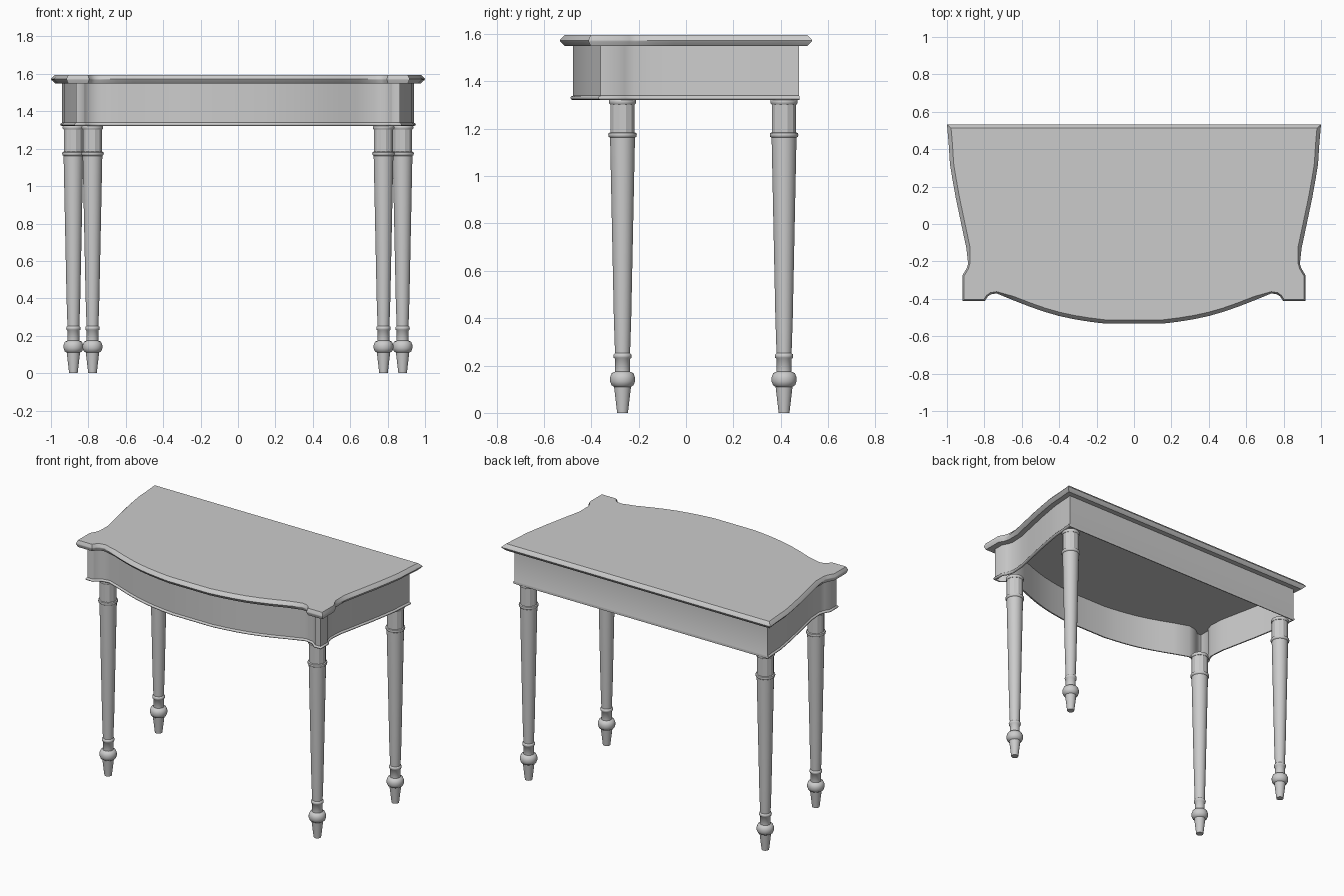
import bpy, bmesh, math
from mathutils import Vector

cube = bpy.data.objects.get("Cube")
if cube:
    bpy.data.objects.remove(cube, do_unlink=True)

grey = bpy.data.materials.new("plain grey")
grey.use_nodes = True
grey.diffuse_color = (0.6, 0.6, 0.6, 1)
grey.node_tree.nodes["Principled BSDF"].inputs["Base Color"].default_value = (0.6, 0.6, 0.6, 1)

# Half outline of the table top, from the middle of the front to the back corner
HALF = [(0.15, -0.533), (0.24, -0.522), (0.32, -0.509), (0.40, -0.492), (0.48, -0.469),
        (0.56, -0.441), (0.65, -0.406), (0.735, -0.371), (0.765, -0.376), (0.782, -0.388),
        (0.797, -0.412), (0.917, -0.412), (0.917, -0.274), (0.895, -0.238), (0.887, -0.212),
        (0.896, -0.13), (0.913, -0.05), (0.932, 0.04), (0.953, 0.14), (0.971, 0.24),
        (0.984, 0.32), (0.991, 0.43), (1.0, 0.533)]
OUTLINE = [Vector(p) for p in HALF] + [Vector((-x, y)) for x, y in reversed(HALF)]


def inset(d, corner=1.0):
    """Outline moved inward by d with mitred corners; the front blocks move by d * corner."""
    out, n = [], len(OUTLINE)
    for i, p in enumerate(OUTLINE):
        a = (p - OUTLINE[i - 1]).normalized()
        b = (OUTLINE[(i + 1) % n] - p).normalized()
        na, nb = Vector((-a.y, a.x)), Vector((-b.y, b.x))
        block = abs(p.x) > 0.7 and p.y < -0.2
        out.append(p + (na + nb) * d * (corner if block else 1) / (1 + na.dot(nb)))
    return out


def loft(name, rings, cap=True, closed=False, angle=50):
    """Skin a list of equal-length point rings."""
    bm = bmesh.new()
    vs = [[bm.verts.new(p) for p in ring] for ring in rings]
    pairs = list(zip(vs, vs[1:])) + ([(vs[-1], vs[0])] if closed else [])
    for lo, hi in pairs:
        for i in range(len(lo)):
            j = (i + 1) % len(lo)
            bm.faces.new((lo[i], lo[j], hi[j], hi[i]))
    if cap:
        bm.faces.new(vs[0][::-1])
        bm.faces.new(vs[-1])
    bmesh.ops.recalc_face_normals(bm, faces=bm.faces)
    mesh = bpy.data.meshes.new(name)
    bm.to_mesh(mesh)
    bm.free()
    mesh.materials.append(grey)
    mesh.shade_smooth()
    mesh.set_sharp_from_angle(angle=math.radians(angle))
    obj = bpy.data.objects.new(name, mesh)
    bpy.context.collection.objects.link(obj)


def outline_rings(profile, corner, back=1.0):
    return [[(p.x, min(p.y, back), z) for p in inset(d, corner)] for d, z in profile]


def turned(name, profile, sides, x, y, angle=50):
    loft(name, [[(x + r * math.cos(math.tau * (k + 0.5) / sides),
                  y + r * math.sin(math.tau * (k + 0.5) / sides), z)
                 for k in range(sides)] for r, z in profile], angle=angle)


# Moulded top, with a slimmer moulding around the front blocks
loft("table_top", outline_rings([(0.02, 1.549), (0.002, 1.568), (0, 1.572),
                                 (0.002, 1.576), (0.02, 1.595)], corner=0.45), angle=35)

# Hollow apron with a small bead along the bottom, flat at the back
loft("apron", outline_rings([(0.055, 1.551), (0.055, 1.339), (0.048, 1.336), (0.045, 1.33),
                             (0.048, 1.324), (0.055, 1.321), (0.061, 1.321), (0.061, 1.551)],
                            corner=0.92, back=0.479),
     cap=False, closed=True, angle=65)

# Turned legs in one piece: foot, bulb, lower ring, taper and collar
LEG = [(0.023, 0), (0.036, 0.11), (0.047, 0.117), (0.053, 0.133), (0.053, 0.15),
       (0.046, 0.168), (0.032, 0.174), (0.032, 0.228), (0.038, 0.233), (0.039, 0.241),
       (0.037, 0.248), (0.032, 0.252), (0.037, 0.4), (0.053, 1.162), (0.059, 1.166),
       (0.061, 1.174), (0.059, 1.181), (0.05, 1.185)]
# Faceted necking, and the cap that meets the apron
NECK = [(0.053, 1.18), (0.053, 1.315)]
CAP = [(0.054, 1.303), (0.058, 1.309), (0.058, 1.319), (0.054, 1.325)]

for end, lx, ly in (("front", 0.778, -0.268), ("back", 0.88, 0.414)):
    for side, s in (("left", 1), ("right", -1)):
        turned(f"{end}_{side}_leg", LEG, 24, s * lx, ly)
        turned(f"{end}_{side}_leg_neck", NECK, 12, s * lx, ly, angle=20)
        turned(f"{end}_{side}_leg_cap", CAP, 24, s * lx, ly)
